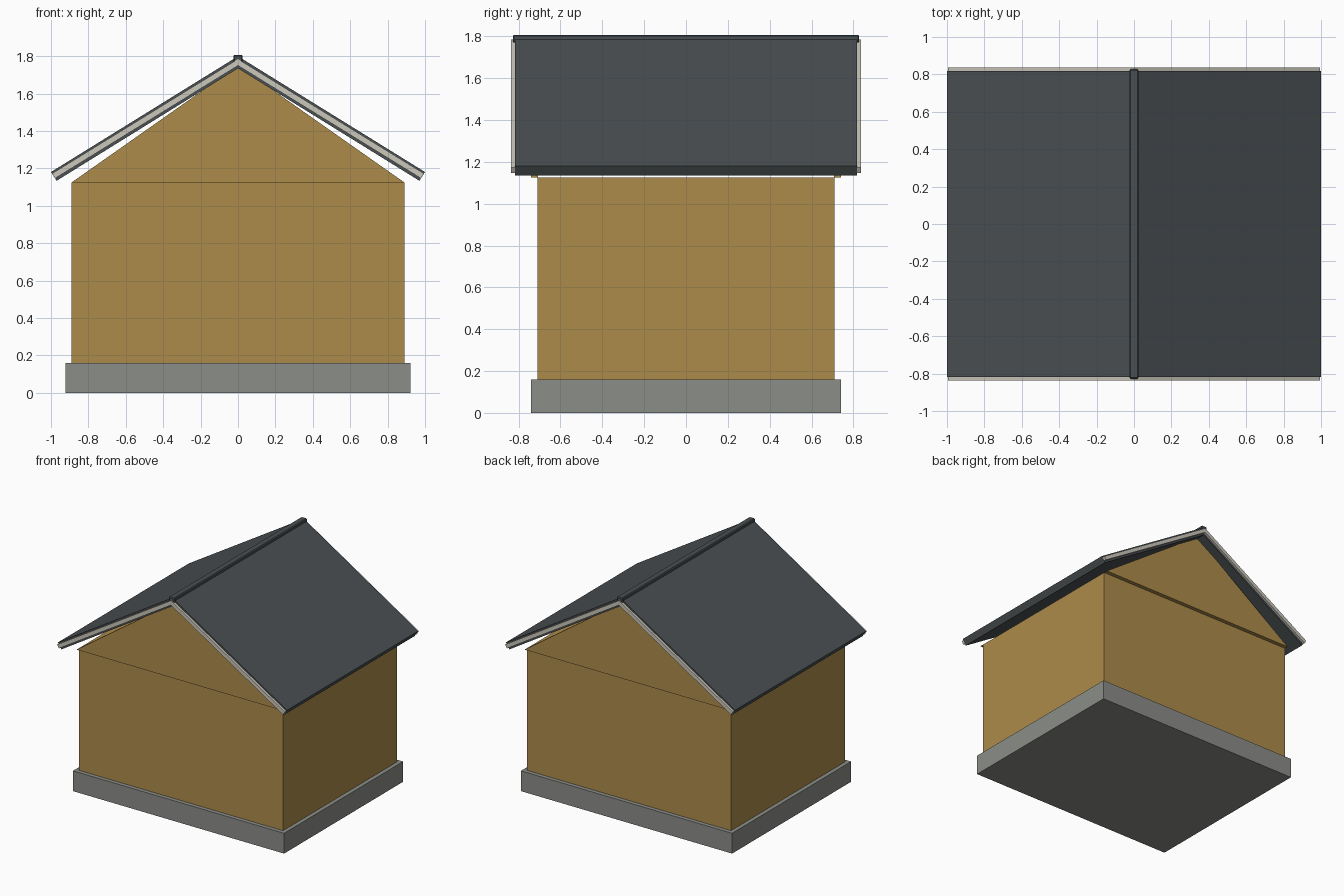
import bpy, bmesh

if "Cube" in bpy.data.objects:
    bpy.data.objects.remove(bpy.data.objects["Cube"])


def material(name, rgb):
    m = bpy.data.materials.new(name)
    m.diffuse_color = (*rgb, 1)
    m.use_nodes = True
    m.node_tree.nodes["Principled BSDF"].inputs["Base Color"].default_value = m.diffuse_color
    return m


WALL = material("ochre_wall", (0.42, 0.26, 0.07))
ROOF = material("slate_roof", (0.07, 0.08, 0.085))
TRIM = material("pale_trim", (0.60, 0.57, 0.50))
STONE = material("grey_stone", (0.26, 0.27, 0.25))


def prism(name, profile, y0, y1, mat, bevel=0):
    """Extrude an x-z profile from y0 to y1."""
    bm = bmesh.new()
    face = bm.faces.new([bm.verts.new((x, y0, z)) for x, z in profile])
    ext = bmesh.ops.extrude_face_region(bm, geom=[face])
    verts = [v for v in ext["geom"] if isinstance(v, bmesh.types.BMVert)]
    bmesh.ops.translate(bm, verts=verts, vec=(0, y1 - y0, 0))
    bmesh.ops.recalc_face_normals(bm, faces=bm.faces)
    mesh = bpy.data.meshes.new(name)
    bm.to_mesh(mesh)
    bm.free()
    obj = bpy.data.objects.new(name, mesh)
    bpy.context.collection.objects.link(obj)
    mesh.materials.append(mat)
    if bevel:
        mod = obj.modifiers.new("bevel", "BEVEL")
        mod.width = bevel
        mod.segments = 1
    return obj


def rect(hx, z0, z1):
    return [(-hx, z0), (hx, z0), (hx, z1), (-hx, z1)]


def slope(side, top, bottom, outer, inner):
    """Cross-section of one roof pitch, mitred at the ridge."""
    return [(0, top[0]), (side * outer, top[1]),
            (side * inner, bottom[1]), (0, bottom[0])]


# Base and walls
prism("foundation", rect(0.922, 0, 0.16), -0.742, 0.742, STONE)
prism("walls", rect(0.89, 0.16, 1.125), -0.71, 0.71, WALL)

# Thin gable panels, slightly proud of the walls
for s, end in ((-1, "front"), (1, "back")):
    y = sorted((s * 0.708, s * 0.742))
    prism(f"{end}_gable", [(-0.89, 1.125), (0.89, 1.125), (0, 1.75)], *y, WALL)

# Roof pitches and the pale trim along their sloping edges
for side, label in ((-1, "left"), (1, "right")):
    prism(f"{label}_roof", slope(side, (1.80, 1.181), (1.735, 1.134), 1.0, 0.97),
          -0.817, 0.817, ROOF)
    for s, end in ((-1, "front"), (1, "back")):
        y = sorted((s * 0.805, s * 0.836))
        prism(f"{end}_{label}_trim",
              slope(side, (1.785, 1.173), (1.75, 1.147), 0.994, 0.978), *y, TRIM)

# Ridge cap
prism("ridge_cap", rect(0.025, 1.765, 1.807), -0.828, 0.828, ROOF, bevel=0.006)
